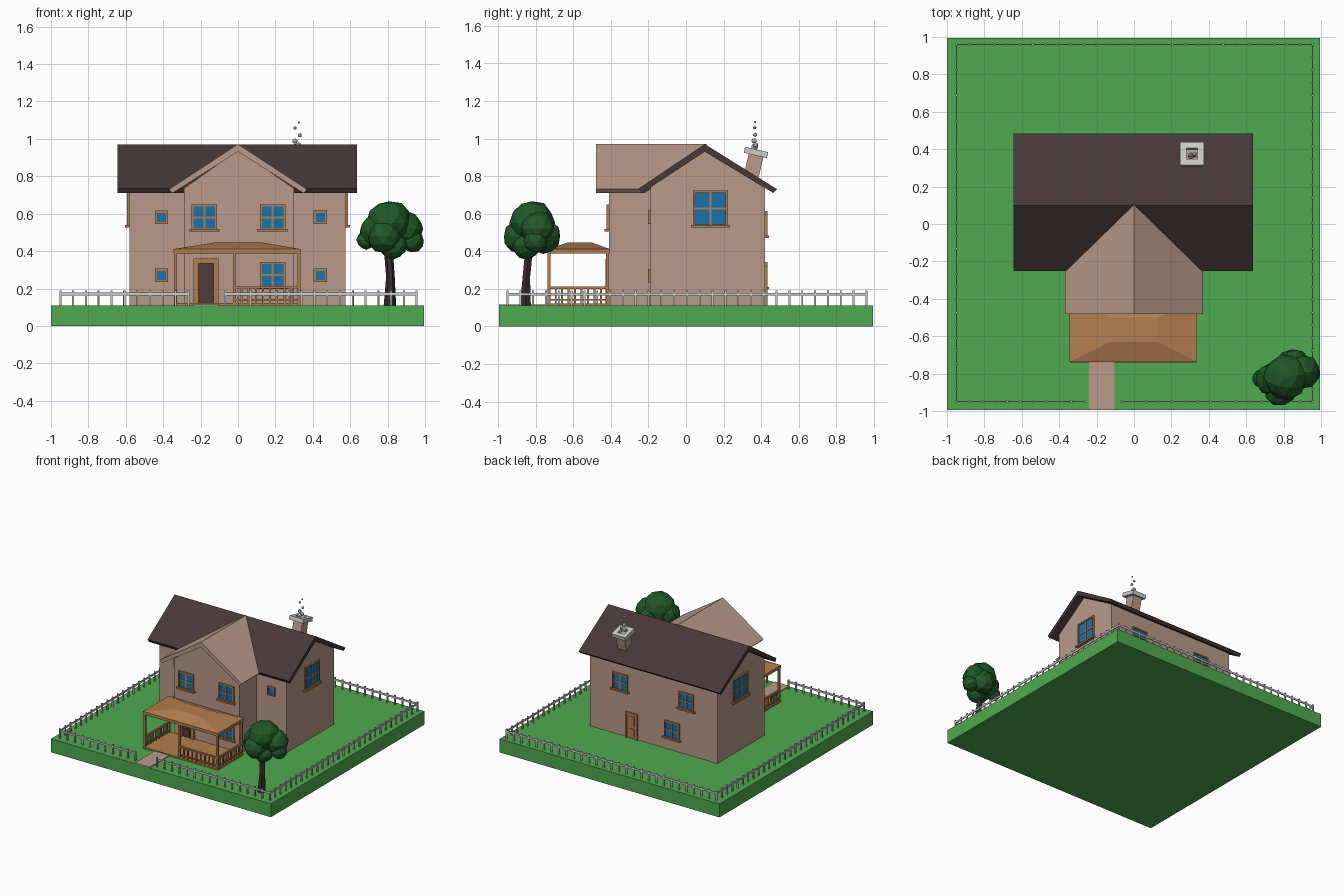
import bpy, bmesh, random
from math import radians, pi
from mathutils import Matrix, Vector

random.seed(4)


def mat(name, *rgb):
    m = bpy.data.materials.new(name)
    m.diffuse_color = (*rgb, 1)
    return m


GRASS = mat("grass", 0.08, 0.40, 0.08)
WALL = mat("wall", 0.48, 0.32, 0.25)
ROOF = mat("roof", 0.065, 0.04, 0.04)
WOOD = mat("wood", 0.45, 0.21, 0.08)
GLASS = mat("glass", 0.01, 0.17, 0.40)
LEAF = mat("leaf", 0.015, 0.10, 0.02)
BARK = mat("bark", 0.04, 0.025, 0.027)
DARK = mat("dark_door", 0.08, 0.045, 0.04)


def finish(name, bm, material=None, matrix=None):
    bmesh.ops.recalc_face_normals(bm, faces=bm.faces)
    me = bpy.data.meshes.new(name)
    bm.to_mesh(me)
    bm.free()
    ob = bpy.data.objects.new(name, me)
    bpy.context.collection.objects.link(ob)
    if material:
        me.materials.append(material)
    if matrix:
        ob.matrix_world = matrix
    return ob


def boxes(name, items, material=None, matrix=None):
    """One mesh from (x0, x1, y0, y1, z0, z1) boxes."""
    bm = bmesh.new()
    for x0, x1, y0, y1, z0, z1 in items:
        m = Matrix.Translation(((x0 + x1) / 2, (y0 + y1) / 2, (z0 + z1) / 2))
        bmesh.ops.create_cube(bm, size=1, matrix=m @ Matrix.Diagonal((x1 - x0, y1 - y0, z1 - z0, 1)))
    return finish(name, bm, material, matrix)


def loft(name, a, b, material):
    """Solid between two matching point loops."""
    bm = bmesh.new()
    A, B = [bm.verts.new(p) for p in a], [bm.verts.new(p) for p in b]
    bm.faces.new(A)
    bm.faces.new(B[::-1])
    for i in range(len(A)):
        j = (i + 1) % len(A)
        bm.faces.new((A[i], A[j], B[j], B[i]))
    return finish(name, bm, material)


# Lawn and path
boxes("lawn", [(-1, 0.995, -0.995, 0.995, 0, 0.11)], GRASS)
boxes("path", [(-0.24, -0.105, -0.995, -0.73, 0.10, 0.116)], WALL)

# House body and front wing with gables
body = [(-0.19, 0.11), (0.42, 0.11), (0.42, 0.735), (0.10, 0.94), (-0.19, 0.745)]
loft("house_body", [(-0.58, y, z) for y, z in body], [(0.575, y, z) for y, z in body], WALL)
wing = [(-0.29, 0.11), (0.30, 0.11), (0.30, 0.735), (0, 0.94), (-0.29, 0.735)]
loft("front_wing", [(x, -0.41, z) for x, z in wing], [(x, -0.16, z) for x, z in wing], WALL)

# Roofs: bent slabs, the wing roof cut back along the valleys
prof = [(-0.25, 0.735), (0.10, 0.97), (0.485, 0.73), (0.465, 0.71), (0.10, 0.93), (-0.235, 0.71)]
loft("main_roof", [(-0.645, y, z) for y, z in prof], [(0.635, y, z) for y, z in prof], ROOF)
prof = [(-0.37, 0.73), (0, 0.972), (0.37, 0.73), (0.35, 0.71), (0, 0.932), (-0.35, 0.71)]
loft("wing_roof", [(x, -0.48, z) for x, z in prof],
     [(x, 0.11 - 0.35 * abs(x) / 0.37, z) for x, z in prof], WALL)


# Windows: built facing -y around the origin, then turned onto a wall
def window(name, loc, turn, w, h, cross=True):
    m = Matrix.Translation(loc) @ Matrix.Rotation(turn, 4, 'Z')
    a, b, t = w / 2, h / 2, 0.011
    d = -0.013
    fr = [(-a, -a + t, d, 0.005, -b, b), (a - t, a, d, 0.005, -b, b),
          (-a, a, d, 0.005, b - t, b), (-a, a, d, 0.005, -b, -b + t)]
    if cross:
        fr += [(-0.005, 0.005, -0.01, 0.005, -b, b), (-a, a, -0.01, 0.005, -0.005, 0.005),
               (-a - 0.012, a + 0.012, -0.023, 0.005, -b - 0.005, -b + 0.008)]
    boxes(name + "_frame", fr, WOOD, m)
    boxes(name + "_glass", [(-a + t, a - t, -0.005, 0.005, -b + t, b - t)], GLASS, m)


for i, (x, z) in enumerate([(-0.18, 0.58), (0.185, 0.58), (0.185, 0.273)]):
    window(f"front_window_{i}", (x, -0.41, z), 0, 0.137, 0.14)
for x in (-0.41, 0.44):
    for z in (0.58, 0.27):
        window(f"small_window_{x}_{z}", (x, -0.19, z), 0, 0.07, 0.072, False)
window("right_window", (0.575, 0.13, 0.627), pi / 2, 0.185, 0.19)
window("left_window", (-0.58, 0.13, 0.627), -pi / 2, 0.185, 0.19)
for i, (x, z) in enumerate([(0.30, 0.545), (-0.30, 0.545), (-0.17, 0.273)]):
    window(f"back_window_{i}", (x, 0.42, z), pi, 0.137, 0.14)

# Front door
boxes("front_door_frame", [(-0.237, -0.21, -0.428, -0.405, 0.12, 0.36),
                           (-0.13, -0.103, -0.428, -0.405, 0.12, 0.36),
                           (-0.237, -0.103, -0.428, -0.405, 0.333, 0.36)], WOOD)
boxes("front_door", [(-0.21, -0.13, -0.415, -0.405, 0.12, 0.335),
                     (-0.195, -0.145, -0.419, -0.41, 0.14, 0.19),
                     (-0.195, -0.145, -0.419, -0.41, 0.21, 0.315)], DARK)
# Back door
boxes("back_door", [(0.14, 0.25, 0.415, 0.426, 0.11, 0.32),
                    (0.14, 0.155, 0.415, 0.433, 0.11, 0.32), (0.235, 0.25, 0.415, 0.433, 0.11, 0.32),
                    (0.14, 0.25, 0.415, 0.433, 0.303, 0.32), (0.17, 0.22, 0.42, 0.43, 0.13, 0.19),
                    (0.17, 0.22, 0.42, 0.43, 0.21, 0.29)], WOOD)

# Porch: deck, posts, beams, hipped roof
boxes("porch_deck", [(-0.343, 0.335, -0.74, -0.41, 0.105, 0.123)], WOOD)
boxes("porch_posts", [(x - 0.008, x + 0.008, y - 0.008, y + 0.008, 0.12, 0.40)
                      for x, y in [(-0.333, -0.728), (-0.02, -0.728), (0.325, -0.728),
                                   (-0.333, -0.418), (0.325, -0.418)]], WOOD)


def rect(x0, x1, y0, y1, z):
    return [(x0, y0, z), (x1, y0, z), (x1, y1, z), (x0, y1, z)]


boxes("porch_roof_edge", [(-0.345, 0.337, -0.738, -0.405, 0.388, 0.412)], WOOD)
loft("porch_roof", rect(-0.345, 0.337, -0.738, -0.405, 0.411),
     rect(-0.125, 0.125, -0.63, -0.50, 0.446), WOOD)

# Porch railing
rail = []
for z0, z1 in ((0.20, 0.212), (0.137, 0.145)):
    rail.append((-0.02, 0.325, -0.735, -0.721, z0, z1))
    rail += [(x - 0.007, x + 0.007, -0.728, -0.418, z0, z1) for x in (-0.333, 0.325)]
for i in range(1, 9):
    x = -0.02 + 0.345 * i / 9
    rail.append((x - 0.005, x + 0.005, -0.733, -0.723, 0.12, 0.205))
    y = -0.728 + 0.31 * i / 9
    rail += [(s - 0.005, s + 0.005, y - 0.005, y + 0.005, 0.12, 0.205) for s in (-0.333, 0.325)]
boxes("porch_railing", rail, WOOD)

# Leaning chimney with hollow cap
lean = Matrix.Translation((0.31, 0.372, 0.925)) @ Matrix.Rotation(radians(-13), 4, 'X')
boxes("chimney", [(-0.04, 0.04, -0.036, 0.044, -0.20, -0.01)], WALL, lean)
boxes("chimney_cap", [(-0.063, 0.063, -0.063, -0.03, -0.015, 0.017), (-0.063, 0.063, 0.03, 0.063, -0.015, 0.017),
                      (-0.063, -0.03, -0.03, 0.03, -0.015, 0.017), (0.03, 0.063, -0.03, 0.03, -0.015, 0.017)],
      None, lean)

# Smoke puffs
bm = bmesh.new()
for x, y, z, r in [(0.305, 0.365, 0.955, 0.018), (0.325, 0.37, 0.967, 0.014), (0.305, 0.363, 0.988, 0.014),
                   (0.33, 0.368, 1.02, 0.011), (0.305, 0.366, 1.058, 0.009), (0.325, 0.368, 1.088, 0.006)]:
    bmesh.ops.create_icosphere(bm, subdivisions=2, radius=r, matrix=Matrix.Translation((x, y, z)))
finish("smoke", bm)

# Fence runs of pickets with one rail
fence = []


def run(x0, y0, x1, y1):
    a, b = Vector((x0, y0)), Vector((x1, y1))
    n = round((b - a).length / 0.068)
    for i in range(n + 1):
        p = a.lerp(b, i / n)
        fence.append((p.x - 0.005, p.x + 0.005, p.y - 0.005, p.y + 0.005, 0.11, 0.19))
    fence.append((x0 - 0.003, x1 + 0.003, y0 - 0.003, y1 + 0.003, 0.164, 0.179))


run(-0.95, -0.95, -0.265, -0.95)
run(-0.07, -0.95, 0.955, -0.95)
run(-0.95, 0.96, 0.955, 0.96)
run(-0.95, -0.95, -0.95, 0.96)
run(0.955, -0.95, 0.955, 0.96)
boxes("fence", fence)


# Tree: tapered bent trunk and faceted leaf clumps
def ring(x, y, z, r):
    return [Matrix.Translation((x, y, z)) @ Matrix.Rotation(pi * i / 3, 4, 'Z') @ Vector((r, 0, 0)) for i in range(6)]


loft("lower_trunk", ring(0.812, -0.855, 0.10, 0.034), ring(0.815, -0.85, 0.26, 0.023), BARK)
loft("upper_trunk", ring(0.815, -0.85, 0.26, 0.023), ring(0.80, -0.83, 0.46, 0.024), BARK)
bm = bmesh.new()
for x, y, z, r in [(0.81, -0.82, 0.55, 0.122), (0.73, -0.83, 0.505, 0.085), (0.90, -0.79, 0.52, 0.092),
                   (0.78, -0.88, 0.48, 0.092), (0.85, -0.76, 0.48, 0.095), (0.93, -0.80, 0.455, 0.065),
                   (0.685, -0.825, 0.46, 0.052), (0.83, -0.85, 0.43, 0.075)]:
    m = Matrix.Translation((x, y, z)) @ Matrix.Rotation(random.uniform(0, 6), 4, 'Z')
    v = bmesh.ops.create_icosphere(bm, subdivisions=2, radius=r, matrix=m)["verts"]
    bmesh.ops.dissolve_limit(bm, angle_limit=radians(5), verts=v, edges=[])
    c = Vector((x, y, z))
    for p in v:
        if p.is_valid:
            p.co = c + (p.co - c) * random.uniform(0.93, 1.04)
finish("tree_leaves", bm, LEAF)
